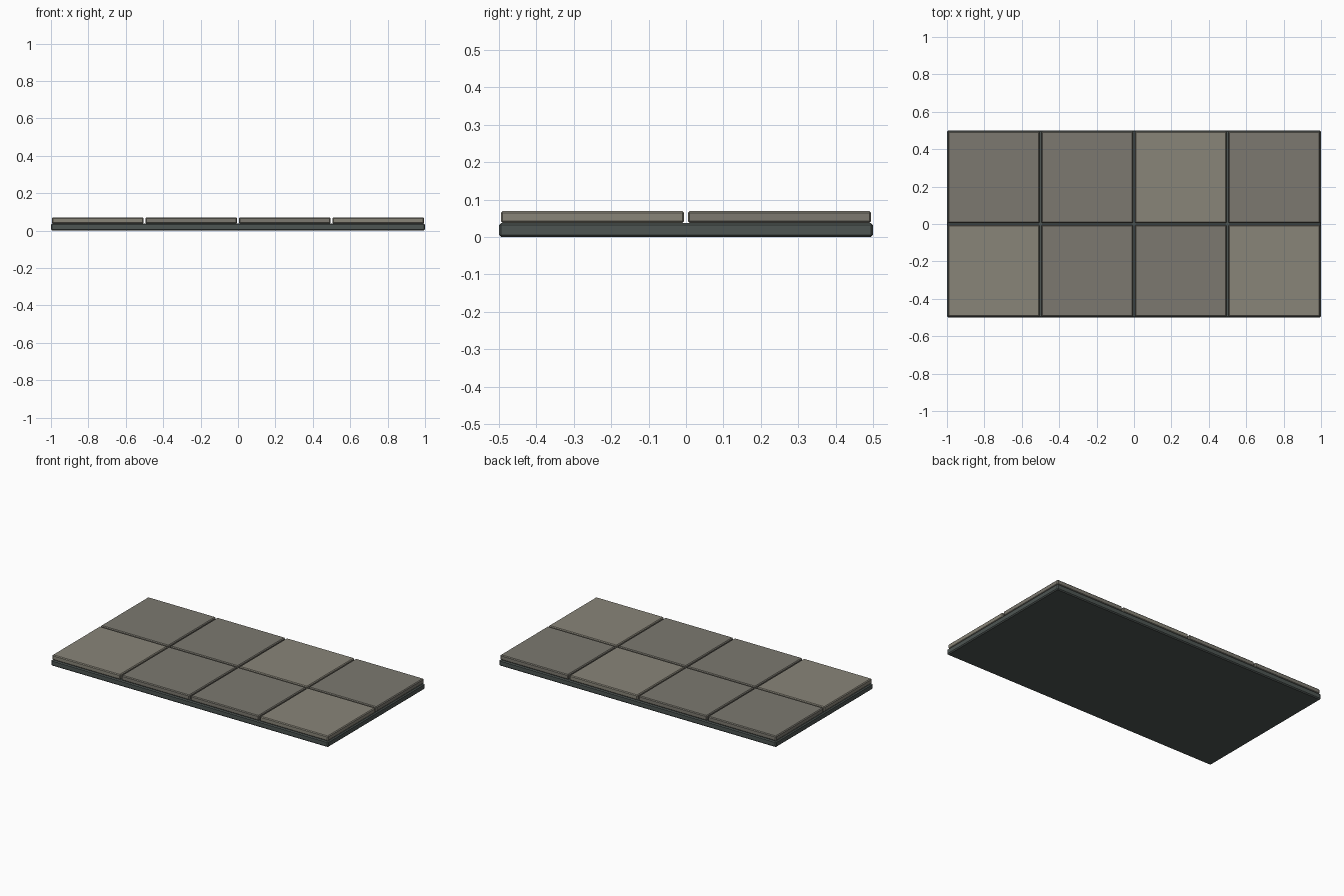
import bpy

if "Cube" in bpy.data.objects:
    bpy.data.objects.remove(bpy.data.objects["Cube"])


def material(name, rgb):
    m = bpy.data.materials.new(name)
    m.diffuse_color = (*rgb, 1)
    m.use_nodes = True
    m.node_tree.nodes["Principled BSDF"].inputs["Base Color"].default_value = m.diffuse_color
    return m


def block(name, centre, size, mat, bevel):
    bpy.ops.mesh.primitive_cube_add(size=1, location=centre)
    ob = bpy.context.object
    ob.name = name
    ob.scale = size
    bpy.ops.object.transform_apply(location=False, rotation=False, scale=True)
    mod = ob.modifiers.new("edge_bevel", 'BEVEL')
    mod.width = bevel
    mod.segments = 1
    ob.data.materials.append(mat)
    return ob


grout = material("dark_base", (0.075, 0.09, 0.085))
light = material("light_stone", (0.25, 0.235, 0.19))
dark = material("dark_stone", (0.20, 0.19, 0.16))

# Base slab
block("base_slab", (0, 0, 0.019), (2, 1, 0.038), grout, 0.006)

# Paving tiles, two rows of four
light_tiles = {(0, 0), (3, 0), (2, 1)}
for row in range(2):
    for col in range(4):
        mat = light if (col, row) in light_tiles else dark
        block(f"tile_{row}_{col}", (-0.75 + 0.5 * col, -0.25 + 0.5 * row, 0.054),
              (0.49, 0.49, 0.032), mat, 0.005)
